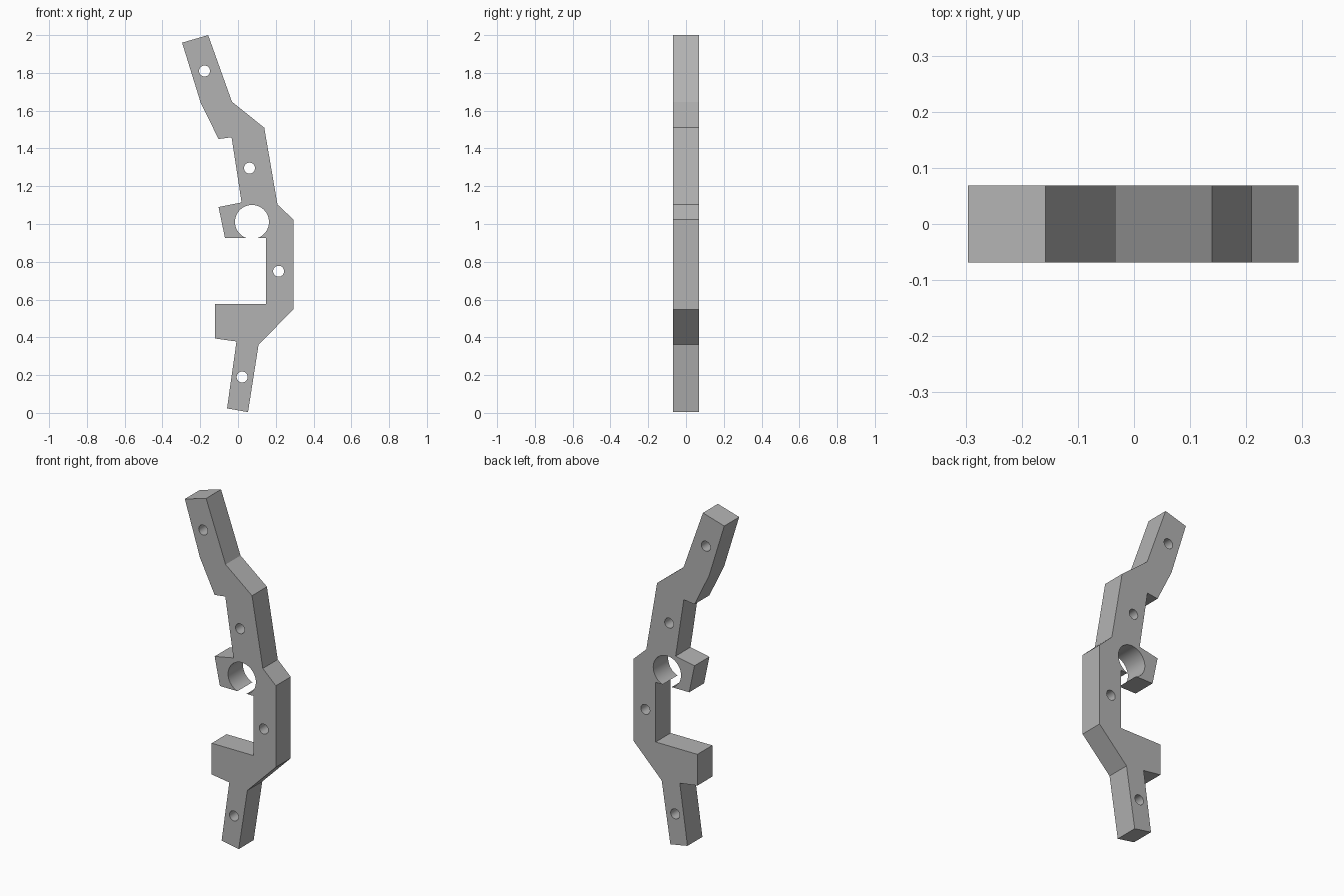
import bpy, bmesh, math
from mathutils import Matrix

cube = bpy.data.objects.get("Cube")
if cube:
    bpy.data.objects.remove(cube, do_unlink=True)

HALF = 0.069  # half the plate thickness

grey = bpy.data.materials.new("plain grey")
grey.use_nodes = True
colour = (0.45, 0.45, 0.45, 1)
grey.diffuse_color = colour
grey.node_tree.nodes["Principled BSDF"].inputs["Base Color"].default_value = colour


def make_object(name, bm):
    bmesh.ops.recalc_face_normals(bm, faces=bm.faces)
    mesh = bpy.data.meshes.new(name)
    bm.to_mesh(mesh)
    bm.free()
    mesh.materials.append(grey)
    obj = bpy.data.objects.new(name, mesh)
    bpy.context.collection.objects.link(obj)
    return obj


# Side profile (x, z), clockwise from the top left corner
profile = [
    (-0.296, 1.96), (-0.158, 2.0), (-0.032, 1.647), (0.139, 1.51),   # upper arm
    (0.209, 1.103), (0.293, 1.024), (0.293, 0.547), (0.109, 0.362),  # outer edge
    (0.053, 0.004), (-0.058, 0.024), (-0.008, 0.378),                # lower leg
    (-0.122, 0.394), (-0.122, 0.577), (0.148, 0.577),                # lower jaw
    (0.148, 0.926), (-0.069, 0.926), (-0.103, 1.09), (0.019, 1.114), # upper jaw
    (-0.034, 1.459), (-0.103, 1.45), (-0.198, 1.643),                # inner edge
]
bm = bmesh.new()
face = bm.faces.new([bm.verts.new((x, -HALF, z)) for x, z in profile])
side = bmesh.ops.extrude_face_region(bm, geom=[face])["geom"]
bmesh.ops.translate(bm, vec=(0, 2 * HALF, 0),
                    verts=[v for v in side if isinstance(v, bmesh.types.BMVert)])
bracket = make_object("bracket_plate", bm)

# Four bolt holes and the large bore, which breaks through the upper jaw
holes = [(-0.177, 1.81, 0.029), (0.061, 1.296, 0.029), (0.215, 0.75, 0.029),
         (0.022, 0.19, 0.029), (0.074, 1.011, 0.09)]
bm = bmesh.new()
for x, z, radius in holes:
    place = Matrix.Translation((x, 0, z)) @ Matrix.Rotation(math.pi / 2, 4, "X")
    bmesh.ops.create_cone(bm, cap_ends=True, segments=48, radius1=radius,
                          radius2=radius, depth=4 * HALF, matrix=place)
cutter = make_object("hole_cutter", bm)
cutter.hide_render = True

cut = bracket.modifiers.new("holes", "BOOLEAN")
cut.operation = "DIFFERENCE"
cut.solver = "EXACT"
cut.object = cutter

# Bake the holes, drop the cutter, and smooth the round walls
bpy.ops.object.select_all(action="DESELECT")
bracket.select_set(True)
bpy.context.view_layer.objects.active = bracket
bpy.ops.object.modifier_apply(modifier=cut.name)
bpy.data.objects.remove(cutter, do_unlink=True)
bpy.ops.object.shade_smooth_by_angle(angle=math.radians(15))
